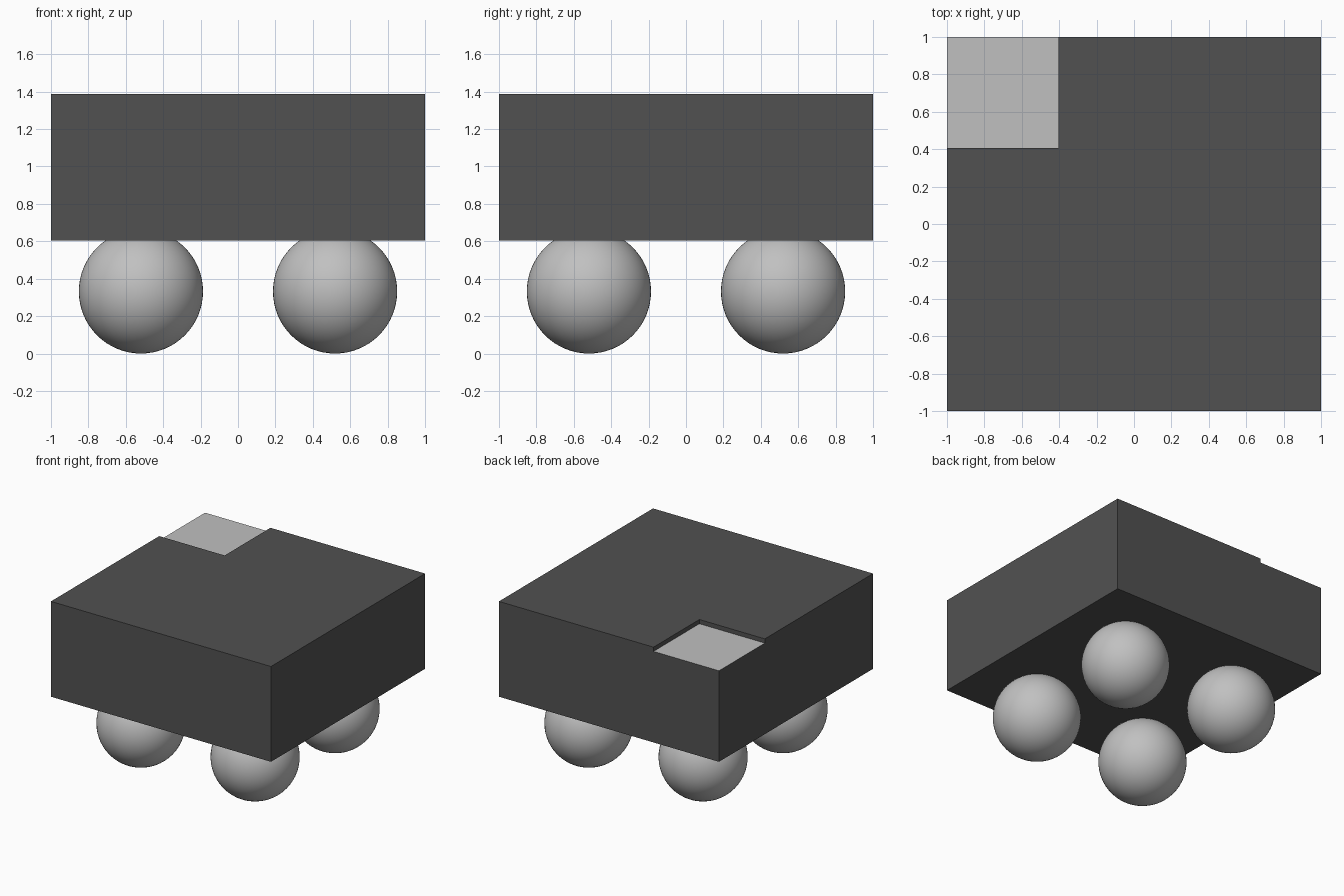
import bpy, bmesh, math
from mathutils import Matrix

cube = bpy.data.objects.get("Cube")
if cube:
    bpy.data.objects.remove(cube, do_unlink=True)


def material(name, value):
    m = bpy.data.materials.new(name)
    m.use_nodes = True
    colour = (value, value, value, 1)
    m.diffuse_color = colour
    m.node_tree.nodes["Principled BSDF"].inputs["Base Color"].default_value = colour
    return m


dark = material("dark grey", 0.083)
light = material("light grey", 0.53)

BOTTOM, FLOOR, TOP = 0.604, 1.352, 1.387   # block base, recess floor, block top
CUT = 0.405                                # inner edge of the corner recess

# Block: a box split at the recess lines, raised everywhere but one corner
bm = bmesh.new()
bmesh.ops.create_cube(bm, size=1, matrix=Matrix.Translation((0, 0, (BOTTOM + FLOOR) / 2))
                      @ Matrix.Diagonal((2, 2, FLOOR - BOTTOM, 1)))
for co, normal in (((-CUT, 0, 0), (1, 0, 0)), ((0, CUT, 0), (0, 1, 0))):
    bmesh.ops.bisect_plane(bm, geom=bm.verts[:] + bm.edges[:] + bm.faces[:],
                           plane_co=co, plane_no=normal)
raised = []
for f in bm.faces:
    if f.normal.z > 0.9:
        c = f.calc_center_median()
        if c.x < -CUT and c.y > CUT:
            f.material_index = 1           # light recess floor
        else:
            raised.append(f)
result = bmesh.ops.extrude_face_region(bm, geom=raised)
for v in result["geom"]:
    if isinstance(v, bmesh.types.BMVert):
        v.co.z = TOP
# Merge the coplanar pieces back into clean flat faces
bmesh.ops.dissolve_limit(bm, angle_limit=math.radians(1), verts=bm.verts[:],
                         edges=bm.edges[:], delimit={'MATERIAL'})
bmesh.ops.recalc_face_normals(bm, faces=bm.faces[:])
mesh = bpy.data.meshes.new("block")
bm.to_mesh(mesh)
bm.free()
mesh.materials.append(dark)
mesh.materials.append(light)
bpy.context.collection.objects.link(bpy.data.objects.new("block", mesh))

# Four ball feet, sunk slightly into the underside
R = 0.332
for side, sx in (("right", -1), ("left", 1)):
    for end, sy in (("front", -1), ("back", 1)):
        bpy.ops.mesh.primitive_uv_sphere_add(segments=64, ring_count=32, radius=R,
                                             location=(0.519 * sx, 0.519 * sy, R))
        foot = bpy.context.object
        foot.name = f"{end}_{side}_ball_foot"
        foot.data.materials.append(light)
        bpy.ops.object.shade_smooth()
